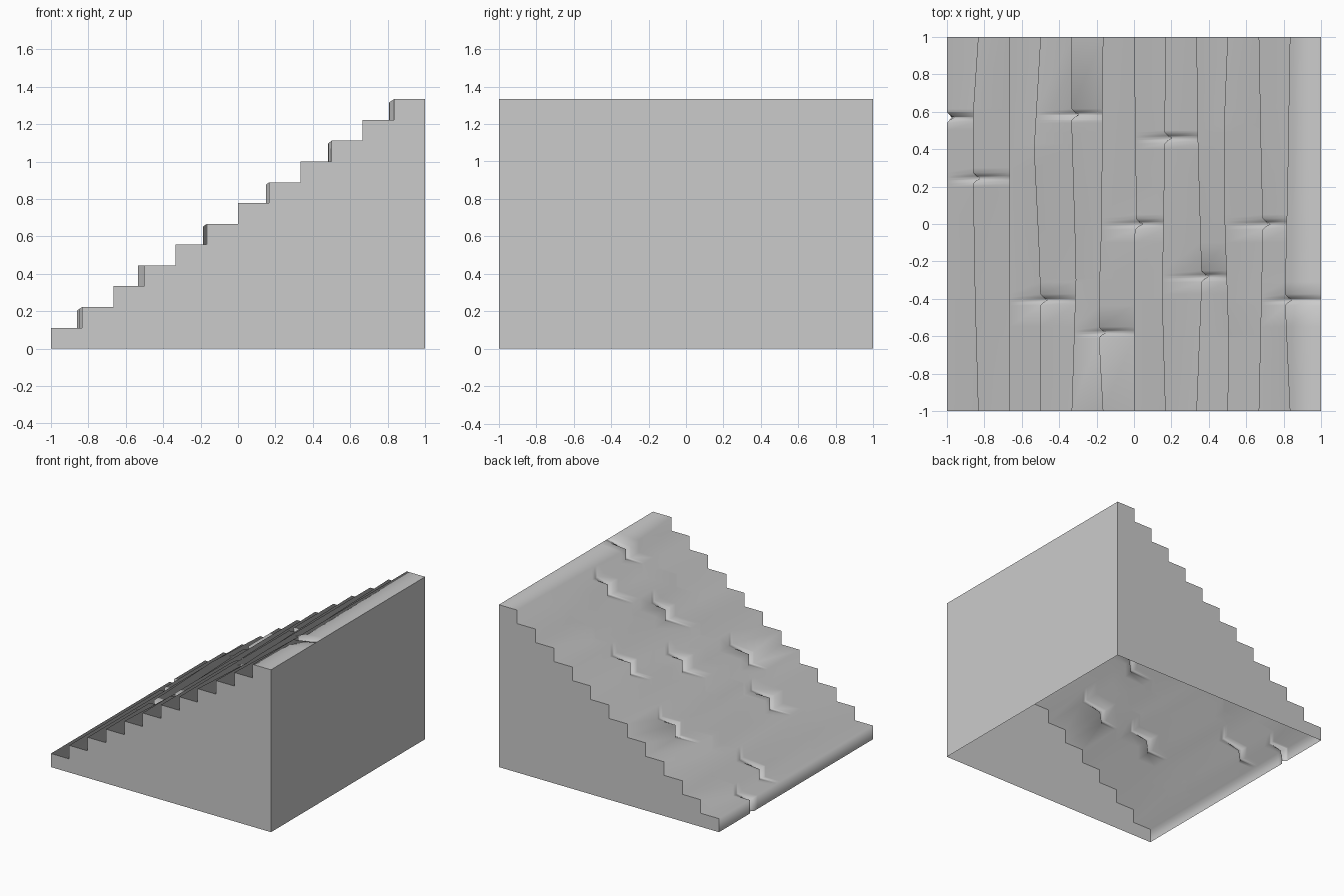
import bpy
import bmesh

cube = bpy.data.objects.get("Cube")
if cube:
    bpy.data.objects.remove(cube, do_unlink=True)

STEPS = 12
RUN = 2 / STEPS
RISE = RUN * 2 / 3

stone = bpy.data.materials.new("grey_stone")
stone.use_nodes = True
stone.diffuse_color = (0.6, 0.6, 0.6, 1)
stone.node_tree.nodes["Principled BSDF"].inputs["Base Color"].default_value = stone.diffuse_color

# Worn steps: crack position along y, edge wear, and (y, shift) points of the warped edge
WARP = {
    0: (0.57, 0.5, []),
    1: (0.245, 0.7, [(-0.4, -0.017), (0.2, -0.027), (0.6, -0.027)]),
    3: (-0.405, 0, [(-0.4, 0), (-0.1, -0.01), (0.4, -0.035)]),
    4: (0.585, 0.5, [(-0.3, 0.022), (-0.1, 0.018), (0.5, 0)]),
    5: (-0.58, 0.7, [(-0.6, -0.022), (-0.3, -0.018), (0, -0.008)]),
    6: (0, 0.5, [(-0.1, 0), (0.05, 0.012), (0.6, 0.005)]),
    7: (0.46, 0.7, [(-0.4, -0.017), (0.4, -0.004)]),
    8: (-0.28, 0.5, [(-0.3, 0.028), (0.4, 0.008)]),
    9: (None, 0.8, [(-0.6, 0.005), (0, -0.015), (0.5, -0.02)]),
    10: (0, 0.5, [(0, 0.022), (0.3, 0.013)]),
    11: (-0.405, 0.7, [(-0.4, -0.027), (0.2, -0.013)]),
}


def shift_at(points, y):
    """Sideways shift of a warped edge, straight between its points."""
    path = [(-1, 0)] + points + [(1, 0)]
    for (y0, s0), (y1, s1) in zip(path, path[1:]):
        if y <= y1:
            return s0 + (s1 - s0) * (y - y0) / (y1 - y0)
    return 0


def edge_points(step, y):
    """Foot and nose of one riser at a given y."""
    crack, wear, points = WARP.get(step, (None, 0, []))
    shift = shift_at(points, y)
    notch = 0
    if crack is not None:
        notch = max(0, 1 - abs(y - crack) / 0.03)
    x = -1 + step * RUN + shift
    drop = wear * abs(shift) + 0.025 * notch
    foot = (x + 0.025 * notch, y, step * RISE)
    nose = (x + 0.04 * notch ** 1.5, y, (step + 1) * RISE - drop)
    return foot, nose


def finish(name, bm):
    mesh = bpy.data.meshes.new(name)
    bm.to_mesh(mesh)
    bm.free()
    mesh.materials.append(stone)
    obj = bpy.data.objects.new(name, mesh)
    bpy.context.collection.objects.link(obj)
    return obj


# Stations along y: ends, warp points and a fine group around every crack
stations = {-1.0, 1.0}
for crack, wear, points in WARP.values():
    stations.update(y for y, shift in points)
    if crack is not None:
        stations.update(round(crack + d, 3) for d in (-0.03, -0.012, 0, 0.012, 0.03))
stations = sorted(stations)

# Stair surface: risers and treads as one smooth sheet
bm = bmesh.new()
columns = []
for y in stations:
    profile = [p for step in range(STEPS) for p in edge_points(step, y)]
    profile.append((1, y, STEPS * RISE))
    columns.append([bm.verts.new(p) for p in profile])
for a, b in zip(columns, columns[1:]):
    for i in range(len(a) - 1):
        bm.faces.new((a[i], a[i + 1], b[i + 1], b[i]))
for face in bm.faces:
    face.smooth = True
finish("worn_steps", bm)

# Side walls cut to the stair profile
for name, y in (("front_side_wall", -1), ("rear_side_wall", 1)):
    bm = bmesh.new()
    outline = [p for step in range(STEPS) for p in edge_points(step, y)]
    outline += [(1, y, STEPS * RISE), (1, y, 0)]
    if y < 0:
        outline.reverse()
    bm.faces.new([bm.verts.new(p) for p in outline])
    finish(name, bm)

# Tall end wall; the underside stays open
bm = bmesh.new()
top = STEPS * RISE
bm.faces.new([bm.verts.new(p) for p in ((1, -1, 0), (1, 1, 0), (1, 1, top), (1, -1, top))])
finish("tall_end_wall", bm)
